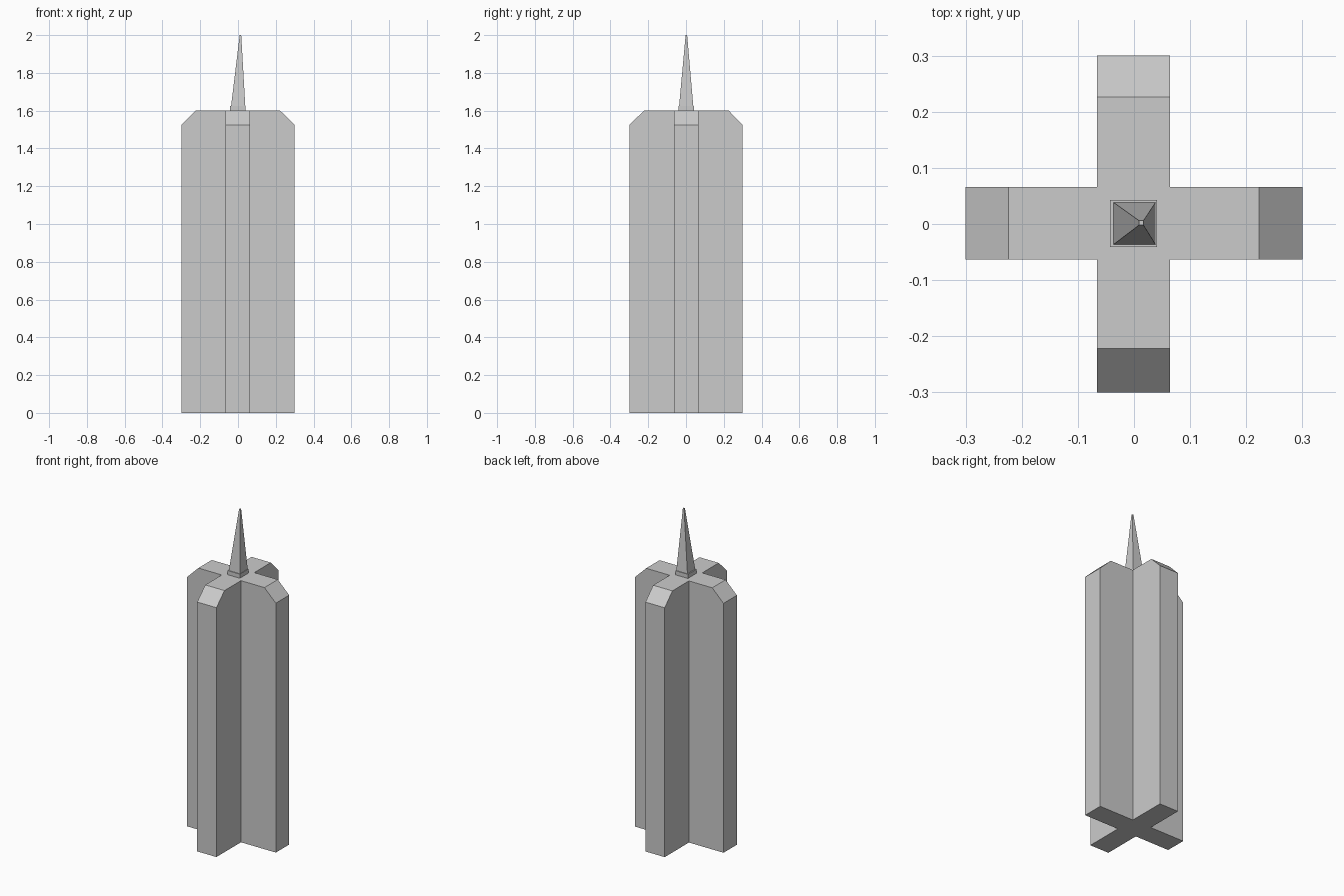
import bpy, bmesh

if "Cube" in bpy.data.objects:
    bpy.data.objects.remove(bpy.data.objects["Cube"])

TOP = 1.6


def finish(bm, name):
    bmesh.ops.recalc_face_normals(bm, faces=bm.faces)
    mesh = bpy.data.meshes.new(name)
    bm.to_mesh(mesh)
    bm.free()
    obj = bpy.data.objects.new(name, mesh)
    bpy.context.collection.objects.link(obj)
    return obj


def frustum(name, base, top, z0, z1):
    """Block between two squares, each given as (centre x, centre y, half size)."""
    bm = bmesh.new()
    bmesh.ops.create_cube(bm, size=2)
    for v in bm.verts:
        cx, cy, h = top if v.co.z > 0 else base
        v.co = (cx + v.co.x * h, cy + v.co.y * h, z1 if v.co.z > 0 else z0)
    return finish(bm, name)


# Cross-shaped tower shaft
e, x0, x1, y0, y1 = 0.3, -0.066, 0.064, -0.063, 0.066
outline = [(x0, -e), (x1, -e), (x1, y0), (e, y0), (e, y1), (x1, y1),
           (x1, e), (x0, e), (x0, y1), (-e, y1), (-e, y0), (x0, y0)]
bm = bmesh.new()
floor = bm.faces.new([bm.verts.new((x, y, 0)) for x, y in outline])
ret = bmesh.ops.extrude_face_region(bm, geom=[floor], use_keep_orig=True)
bmesh.ops.translate(bm, vec=(0, 0, TOP),
                    verts=[g for g in ret["geom"] if isinstance(g, bmesh.types.BMVert)])
bmesh.ops.recalc_face_normals(bm, faces=bm.faces)

# Chamfered upper end of each wing
for dx, dy, reach in ((1, 0, 0.223), (-1, 0, 0.224), (0, 1, 0.226), (0, -1, 0.222)):
    rise = 0.075 / (e - reach)
    cut = bmesh.ops.bisect_plane(
        bm, geom=bm.verts[:] + bm.edges[:] + bm.faces[:],
        plane_co=(dx * reach, dy * reach, TOP),
        plane_no=(dx * rise, dy * rise, 1), clear_outer=True)
    rim = [g for g in cut["geom_cut"] if isinstance(g, bmesh.types.BMEdge)]
    bmesh.ops.holes_fill(bm, edges=rim, sides=0)
finish(bm, "tower_shaft")

# Plinth and slightly leaning spire
frustum("spire_plinth", (-0.001, 0.001, 0.042), (-0.001, 0.001, 0.042), TOP, 1.625)
frustum("spire", (0.001, 0.001, 0.0375), (0.013, 0.002, 0.004), 1.625, 2.0)
